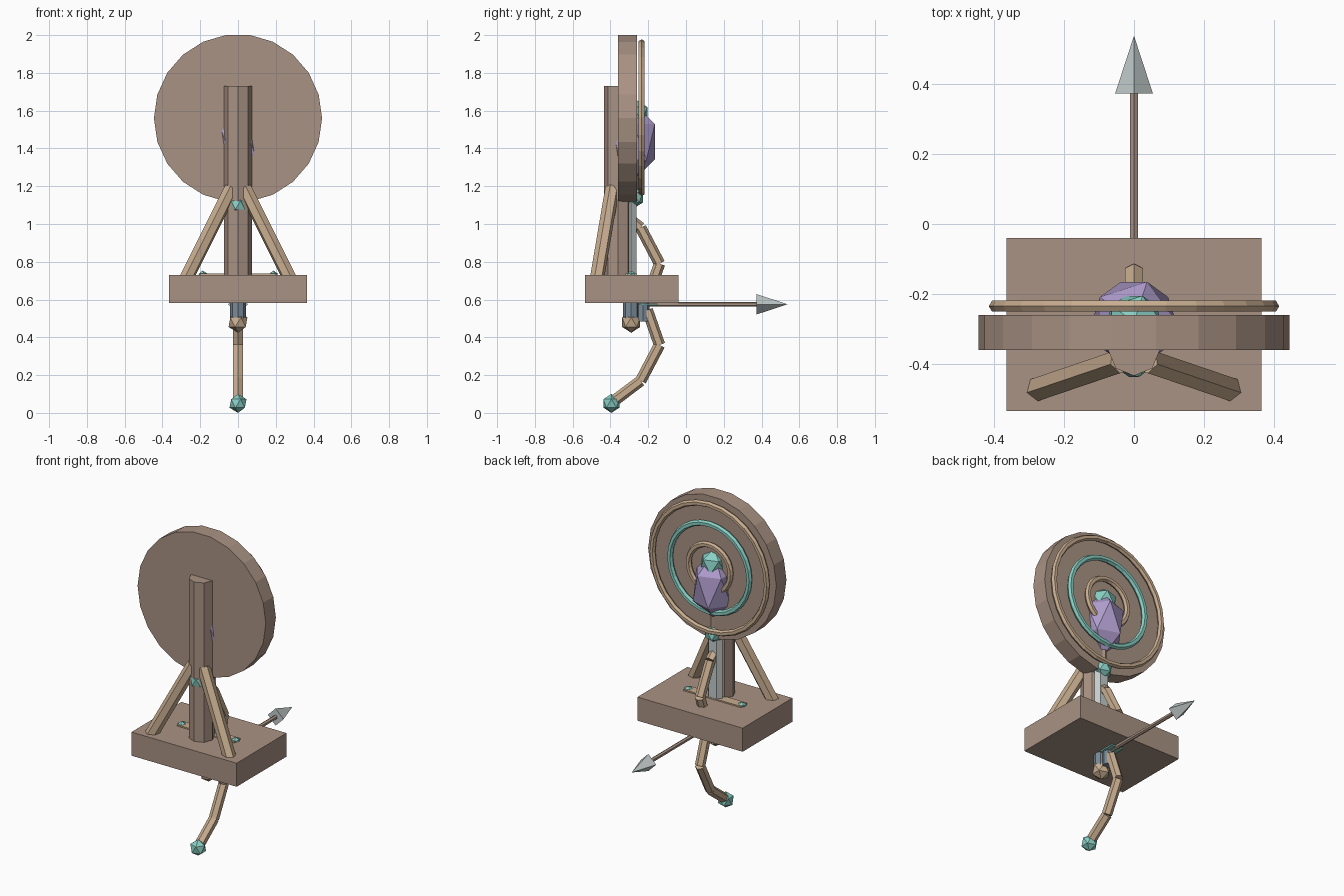
import bpy, math
from mathutils import Vector

if "Cube" in bpy.data.objects:
    bpy.data.objects.remove(bpy.data.objects["Cube"])


def mat(name, col):
    m = bpy.data.materials.new(name)
    m.diffuse_color = (*col, 1)
    m.use_nodes = True
    m.node_tree.nodes["Principled BSDF"].inputs["Base Color"].default_value = m.diffuse_color
    return m


WOOD = mat("brown_wood", (0.40, 0.29, 0.23))
TAN = mat("tan_wood", (0.58, 0.42, 0.28))
TEAL = mat("teal", (0.25, 0.62, 0.55))
PURPLE = mat("purple", (0.42, 0.33, 0.60))
STEEL = mat("pale_steel", (0.55, 0.61, 0.60))
SLATE = mat("slate_grip", (0.20, 0.26, 0.31))


def finish(name, m):
    o = bpy.context.object
    o.name = name
    o.data.materials.append(m)
    return o


def box(name, lo, hi, m):
    lo, hi = Vector(lo), Vector(hi)
    bpy.ops.mesh.primitive_cube_add(size=1, location=(lo + hi) / 2)
    bpy.context.object.scale = hi - lo
    return finish(name, m)


def rod(name, a, b, r, m, sides=6, r2=None):
    a, b = Vector(a), Vector(b)
    d = b - a
    bpy.ops.mesh.primitive_cone_add(vertices=sides, radius1=r, radius2=r if r2 is None else r2,
                                    depth=d.length, location=(a + b) / 2)
    bpy.context.object.rotation_euler = d.to_track_quat('Z', 'Y').to_euler()
    return finish(name, m)


def gem(name, loc, r, m, stretch=1):
    bpy.ops.mesh.primitive_ico_sphere_add(subdivisions=1, radius=r, location=loc)
    bpy.context.object.scale.z = stretch
    return finish(name, m)


# stand
box("base_slab", (-0.365, -0.535, 0.582), (0.365, -0.04, 0.73), WOOD)
rod("post", (0, -0.36, 0.70), (0, -0.36, 1.73), 0.074, WOOD, 8)
for s, side in ((-1, "left"), (1, "right")):
    rod(side + "_brace", (s * 0.285, -0.475, 0.69), (s * 0.035, -0.39, 1.19), 0.038, TAN)

# target disc and its rings
bpy.ops.mesh.primitive_cylinder_add(vertices=22, radius=0.445, depth=0.1,
                                    location=(0, -0.31, 1.56),
                                    rotation=(math.pi / 2, math.pi / 2, 0))
finish("target_disc", WOOD)
for name, r, m in (("outer_ring", 0.397, TAN), ("middle_ring", 0.275, TEAL), ("inner_ring", 0.145, TAN)):
    bpy.ops.mesh.primitive_torus_add(major_segments=28, minor_segments=6, major_radius=r,
                                     minor_radius=0.018, location=(0, -0.235, 1.563),
                                     rotation=(math.pi / 2, 0, 0))
    finish(name, m)

# mace set in the target
rod("mace_shaft", (0, -0.28, 1.12), (0, -0.28, 1.5), 0.03, WOOD)
gem("mace_head", (0, -0.28, 1.435), 0.135, PURPLE, 1.55)
gem("mace_top", (0, -0.28, 1.58), 0.088, TEAL)
gem("mace_end", (0, -0.28, 1.14), 0.06, TEAL)

# sword standing through the slab
prof = [(-0.05, -0.29), (-0.028, -0.315), (0.028, -0.315), (0.05, -0.29), (0.028, -0.262), (-0.028, -0.262)]
verts = [(x, y, z) for z in (0.7, 1.2) for x, y in prof] + [(0, -0.29, 1.32)]
faces = [(i, (i + 1) % 6, (i + 1) % 6 + 6, i + 6) for i in range(6)]
faces += [(i + 6, (i + 1) % 6 + 6, 12) for i in range(6)] + [tuple(range(5, -1, -1))]
me = bpy.data.meshes.new("sword_blade")
me.from_pydata(verts, [], faces)
me.materials.append(STEEL)
bpy.context.collection.objects.link(bpy.data.objects.new("sword_blade", me))
box("sword_guard", (-0.2, -0.32, 0.69), (0.2, -0.26, 0.738), TAN)
for s, side in ((-1, "left"), (1, "right")):
    gem(side + "_guard_stud", (s * 0.187, -0.29, 0.726), 0.027, TEAL)
rod("sword_grip", (0, -0.29, 0.49), (0, -0.29, 0.7), 0.043, SLATE, 8)
gem("sword_pommel", (0, -0.29, 0.48), 0.056, TAN)

# bow: mirrored limbs above and below the grip
MID = 0.575
path = [(-0.205, 0.03), (-0.14, 0.215), (-0.24, 0.405), (-0.395, 0.522)]
rod("bow_grip", (0, -0.227, MID - 0.09), (0, -0.227, MID + 0.09), 0.033, SLATE, 8)
for s, side in ((-1, "lower"), (1, "upper")):
    for i in range(3):
        (y0, h0), (y1, h1) = path[i], path[i + 1]
        rod(f"{side}_limb_{i + 1}", (0, y0, MID + s * h0), (0, y1, MID + s * h1), 0.03, TAN)
    gem(side + "_bow_tip", (0, -0.395, MID + s * 0.525), 0.05, TEAL)

# arrow
rod("arrow_shaft", (0, -0.30, MID), (0, 0.38, MID), 0.013, WOOD)
rod("arrow_head", (0, 0.373, MID), (0, 0.538, MID), 0.054, STEEL, 4, 0)
box("arrow_fletching", (-0.04, -0.25, 0.571), (0.04, -0.15, 0.579), TEAL)
